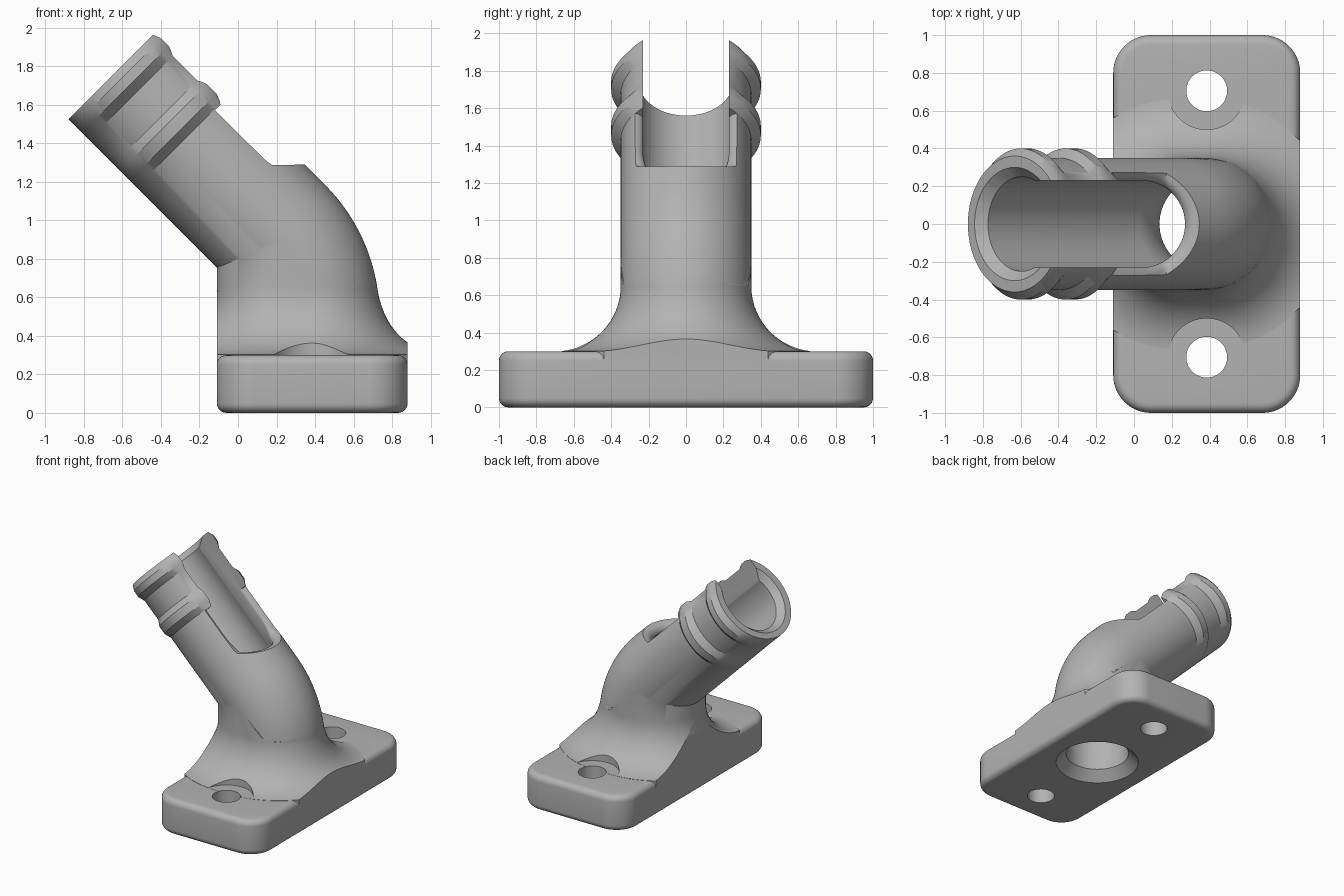
import bpy, bmesh
from math import sin, cos, pi, sqrt
from mathutils import Vector

if "Cube" in bpy.data.objects:
    bpy.data.objects.remove(bpy.data.objects["Cube"])

grey = bpy.data.materials.new("plain grey")
grey.use_nodes = True
COLOUR = (0.45, 0.45, 0.45, 1)
grey.diffuse_color = COLOUR
grey.node_tree.nodes["Principled BSDF"].inputs["Base Color"].default_value = COLOUR

CX = 0.385               # vertical axis of the mount
BACK, FRONT = -0.11, 0.88  # flat ends of the base in x
R, BORE, SLOT = 0.35, 0.25, 0.23
BEND, BEND_Z = 0.617, 0.5  # bend of the tube axis
SIDES = 96


def loft(name, rings):
    """Closed solid through rings of equal length."""
    bm = bmesh.new()
    loops = [[bm.verts.new(p) for p in ring] for ring in rings]
    n = len(loops[0])
    for a, b in zip(loops, loops[1:]):
        for i in range(n):
            j = (i + 1) % n
            bm.faces.new((a[i], a[j], b[j], b[i]))
    bm.faces.new(loops[0][::-1])
    bm.faces.new(loops[-1])
    bmesh.ops.recalc_face_normals(bm, faces=bm.faces)
    mesh = bpy.data.meshes.new(name)
    bm.to_mesh(mesh)
    bm.free()
    mesh.materials.append(grey)
    obj = bpy.data.objects.new(name, mesh)
    bpy.context.collection.objects.link(obj)
    return obj


def combine(target, tool, operation):
    """Apply a boolean and discard the tool."""
    mod = target.modifiers.new("cut", 'BOOLEAN')
    mod.operation, mod.object, mod.solver = operation, tool, 'EXACT'
    bpy.context.view_layer.objects.active = target
    bpy.ops.object.modifier_apply(modifier=mod.name)
    bpy.data.objects.remove(tool)


def stadium(xa, xb, r, height, steps=40):
    """Ring of two half circles centred at xa (back) and xb (front); height is a rule on x."""
    pts = []
    for centre, start in ((xb, -pi / 2), (xa, pi / 2)):
        for i in range(steps + 1):
            a = start + pi * i / steps
            x = centre + r * cos(a)
            pts.append(Vector((x, r * sin(a), height(x))))
    return pts


def section(centre, tilt, ry, rn):
    """Elliptical section of the tube, leaning towards -x by tilt."""
    pts = []
    for i in range(SIDES):
        a = 2 * pi * i / SIDES
        pts.append(centre + Vector((rn * cos(a) * cos(tilt), ry * sin(a), rn * cos(a) * sin(tilt))))
    return pts


def tube(name, lower, r, upper):
    """Upright part, bend and slanted part; lower is (z, r), upper is (distance, ry, rn)."""
    rings = [section(Vector((CX, 0, z)), 0, q, q) for z, q in lower]
    pivot = Vector((CX - BEND, 0, BEND_Z))
    for i in range(17):
        a = pi / 4 * i / 16
        centre = pivot + BEND * Vector((cos(a), 0, sin(a)))
        rings.append(section(centre, a, r, r))
    along = Vector((-1, 0, 1)) / sqrt(2)
    start = centre - along * centre.dot(along)
    rings += [section(start + along * t, pi / 4, ry, rn) for t, ry, rn in upper]
    return loft(name, rings)


def cylinder(name, x, y, r, z0, z1):
    return loft(name, [section(Vector((x, y, z)), 0, r, r) for z in (z0, z1)])


# Base plate with rounded corners and edges
def plate_ring(inset, z, corner=0.2, steps=14):
    pts = []
    hx, hy = (FRONT - BACK) / 2 - corner, 1 - corner
    for k, (sx, sy) in enumerate(((1, 1), (-1, 1), (-1, -1), (1, -1))):
        for i in range(steps + 1):
            a = pi / 2 * (k + i / steps)
            pts.append(Vector((CX + sx * hx + (corner - inset) * cos(a),
                               sy * hy + (corner - inset) * sin(a), z)))
    return pts


EDGE, THICK = 0.05, 0.30
quarter = [pi / 2 * i / 6 for i in range(7)]
rings = [plate_ring(EDGE * (1 - sin(a)), EDGE * (1 - cos(a))) for a in quarter]
rings += [plate_ring(EDGE * (1 - cos(a)), THICK - EDGE * (1 - sin(a))) for a in quarter]
mount = loft("angled_tube_mount", rings)

# Flared foot, trimmed flush with both long sides of the plate
FOOT_BACK, FLARE, TOP = 0.24, 0.35, 0.65
axis_sum = 1.138


def foot_ring(z):
    w = R - 0.001 + FLARE - sqrt(max(FLARE ** 2 - (TOP - z) ** 2, 0))
    outer = BEND + R
    lean = outer - sqrt(outer ** 2 - max(z - BEND_Z, 0) ** 2)
    return w, CX - lean


rings = []
w, front = foot_ring(0.302)
rings.append(stadium(FOOT_BACK, front, w, lambda x: 0.15))
for i in range(25):
    z = 0.302 + (TOP - 0.302) * (i / 24) ** 1.6
    w, front = foot_ring(z)
    rings.append(stadium(FOOT_BACK, front, w, lambda x: z))
rings.append(stadium(FOOT_BACK, front, w, lambda x: max(axis_sum - x, TOP + 0.002)))
foot = loft("flared_foot", rings)
trim = loft("trim", [[Vector((x, y, z)) for x, y in
                      ((BACK, -1.5), (FRONT, -1.5), (FRONT, 1.5), (BACK, 1.5))] for z in (0, 2)])
combine(foot, trim, 'INTERSECT')
combine(mount, foot, 'UNION')

# Bent tube with two collars that stand out only sideways
collars = [(1.20, R), (1.25, 0.4), (1.32, 0.4), (1.37, R),
           (1.55, R), (1.60, 0.4), (1.655, 0.4), (1.70, 0.36)]
outer = tube("bent_tube", [(0.16, R)], R, [(t, ry, R) for t, ry in collars])
combine(mount, outer, 'UNION')

# Bore, opened out at both ends
bore = tube("bore", [(-0.02, 0.35), (0.08, BORE)], BORE,
            [(1.65, BORE, BORE), (1.70, 0.30, 0.30), (1.75, 0.35, 0.35)])
combine(mount, bore, 'DIFFERENCE')

# Open slot along the top of the tube
SLOT_END = 0.04
slot = loft("slot", [stadium(-1.3, SLOT_END, SLOT, rule)
                     for rule in (lambda x: axis_sum + 0.04 - x, lambda x: 3)])
combine(mount, slot, 'DIFFERENCE')

# Rounded rim of the slot below the lower collar
ROUND = 0.06


def rim_ring(r, dz):
    ring = []
    for i in range(41):
        a = -pi / 2 + pi * i / 40
        ring.append(Vector((SLOT_END + r * cos(a), r * sin(a), 0)))
    knee = 0.17
    for side in (1, -1):
        ring.append(Vector((-0.1175 + dz / 2, side * r, 0)))
    for p in ring:
        p.z = 1.285 + dz + max(0, knee - p.x)
    return ring


rings = [rim_ring(SLOT - 0.002, -0.15)]
rings += [rim_ring(SLOT - 0.002 + ROUND * (1 - cos(a)), ROUND * (sin(a) - 1)) for a in quarter]
rings += [rim_ring(0.31, 0.006), rim_ring(0.31, 0.2)]
combine(mount, loft("rim_cutter", rings), 'DIFFERENCE')

# Screw holes with flat seats
for side in (1, -1):
    combine(mount, cylinder("seat", CX, side * 0.705, 0.205, 0.301, 0.7), 'DIFFERENCE')
    combine(mount, cylinder("hole", CX, side * 0.705, 0.108, -0.1, 0.5), 'DIFFERENCE')

bpy.ops.object.select_all(action='DESELECT')
mount.select_set(True)
bpy.context.view_layer.objects.active = mount
bpy.ops.object.shade_smooth_by_angle(angle=pi / 6)
